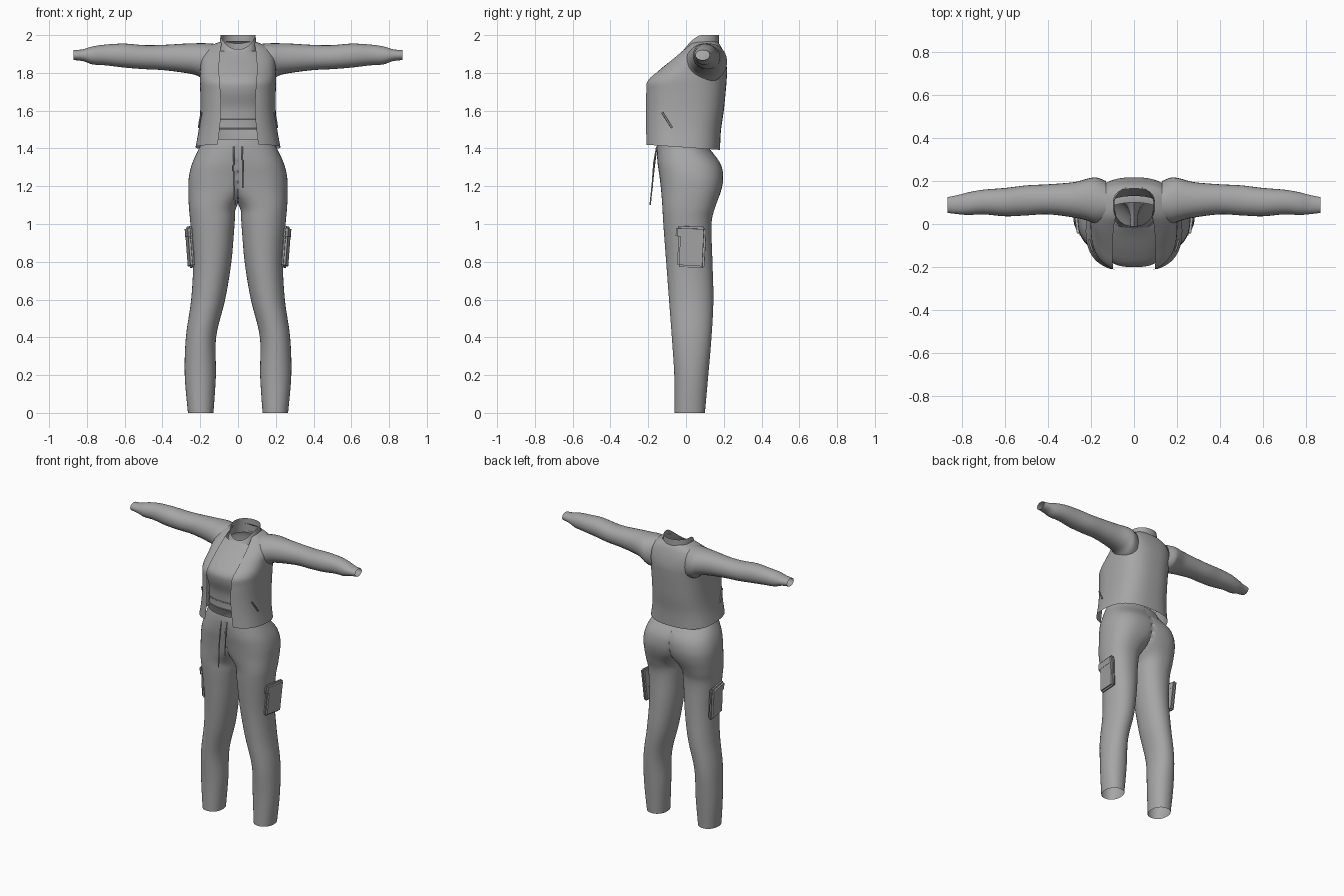
import bpy, bmesh, math
from mathutils import Vector

if "Cube" in bpy.data.objects:
    bpy.data.objects.remove(bpy.data.objects["Cube"])

grey = bpy.data.materials.new("grey_fabric")
grey.diffuse_color = (0.38, 0.38, 0.38, 1)
grey.use_nodes = True
grey.node_tree.nodes["Principled BSDF"].inputs["Base Color"].default_value = grey.diffuse_color


def resample(rows, n):
    """Smooth spline through rows of numbers, n steps per span."""
    out = []
    for i in range(len(rows) - 1):
        p0, p1, p2, p3 = (rows[max(0, min(len(rows) - 1, i + k))] for k in (-1, 0, 1, 2))
        for s in range(n):
            t = s / n
            out.append([0.5 * (2 * b + (c - a) * t + (2 * a - 5 * b + 4 * c - d) * t * t
                               + (3 * b - a - 3 * c + d) * t ** 3)
                        for a, b, c, d in zip(p0, p1, p2, p3)])
    return out + [list(rows[-1])]


def power(v, n):
    return math.copysign(abs(v) ** (2 / n), v)


def oval(lo_u, hi_u, lo_v, hi_v, n, angles):
    """Points of a rounded oval; angle 0 is +u, 90 degrees is +v."""
    cu, cv, ru, rv = (lo_u + hi_u) / 2, (lo_v + hi_v) / 2, (hi_u - lo_u) / 2, (hi_v - lo_v) / 2
    return [(cu + ru * power(math.cos(a), n), cv + rv * power(math.sin(a), n)) for a in angles]


def loft(name, rings, closed=True, mirror=False, angle=50):
    bm = bmesh.new()
    rows = [[bm.verts.new(p) for p in r] for r in rings]
    m = len(rows[0])
    for a, b in zip(rows, rows[1:]):
        for i in range(m if closed else m - 1):
            j = (i + 1) % m
            quad = (a[i], a[j], b[j], b[i])
            if mirror and all(abs(v.co.x) < 1e-6 for v in quad):
                continue  # no inner wall on the centre plane
            bm.faces.new(quad)
    if mirror:
        geom = bm.verts[:] + bm.edges[:] + bm.faces[:]
        bmesh.ops.mirror(bm, geom=geom, axis='X', merge_dist=0)
    bmesh.ops.remove_doubles(bm, verts=bm.verts[:], dist=0.0005)
    bmesh.ops.recalc_face_normals(bm, faces=bm.faces[:])
    return finish(name, bm, angle)


def finish(name, bm, angle=50):
    me = bpy.data.meshes.new(name)
    bm.to_mesh(me)
    bm.free()
    me.materials.append(grey)
    ob = bpy.data.objects.new(name, me)
    bpy.context.collection.objects.link(ob)
    bpy.ops.object.select_all(action='DESELECT')
    ob.select_set(True)
    bpy.context.view_layer.objects.active = ob
    bpy.ops.object.shade_smooth_by_angle(angle=math.radians(angle))
    return ob


def cord(name, pts, r):
    cu = bpy.data.curves.new(name, 'CURVE')
    cu.dimensions = '3D'
    cu.bevel_depth, cu.bevel_resolution, cu.use_fill_caps = r, 1, True
    sp = cu.splines.new('POLY')
    sp.points.add(len(pts) - 1)
    for p, c in zip(sp.points, pts):
        p.co = (*c, 1)
    cu.materials.append(grey)
    bpy.context.collection.objects.link(bpy.data.objects.new(name, cu))


def turn(n, a=0, b=360, ends=False):
    return [math.radians(a + (b - a) * i / (n - 1 if ends else n)) for i in range(n)]


# Trousers: z, inner x, outer x, front y, back y, roundness
legs = [(0, .13, .265, -.06, .10, 2.2), (.2, .117, .282, -.062, .118, 2.1),
        (.4, .116, .276, -.075, .135, 2.1), (.6, .068, .248, -.09, .145, 2.1),
        (.8, .035, .238, -.105, .14, 2.1), (1.0, .018, .252, -.12, .135, 2.2),
        (1.09, .008, .26, -.125, .155, 2.3), (1.18, -.07, .263, -.132, .187, 2.4),
        (1.25, -.11, .26, -.14, .197, 2.4), (1.32, -.15, .243, -.15, .182, 2.4),
        (1.40, -.2, .207, -.155, .125, 2.3), (1.45, -.185, .185, -.15, .10, 2.2)]
rings = [[(max(0, x), y, z) for x, y in oval(xi, xo, yf, yb, n, turn(48))]
         for z, xi, xo, yf, yb, n in resample(legs, 5)]
loft("trousers", rings, mirror=True, angle=80)

# Open jacket body: z, half width, front y, back y, hem tilt, opening half width
coat = [(1.405, .225, -.222, .18, -.07, .108), (1.5, .208, -.222, .185, -.03, .097),
        (1.6, .20, -.222, .20, 0, .09), (1.7, .20, -.222, .21, 0, .093),
        (1.76, .202, -.215, .215, 0, .098), (1.82, .20, -.145, .217, 0, .10),
        (1.88, .195, -.07, .207, 0, .098), (1.93, .165, -.01, .19, 0, .092),
        (1.955, .12, .015, .175, 0, .086), (1.965, .095, .03, .165, 0, .084)]
rings = []
for z, w, yf, yb, tilt, gap in resample(coat, 4):
    n = 2.6
    start = -math.degrees(math.acos(min(1, gap / w) ** (n / 2)))
    pts = oval(-w, w, yf, yb, n, turn(30, start, 90, True))
    rings.append([(max(0, x), y, z + tilt * y) for x, y in pts])
loft("jacket_body", rings, closed=False, mirror=True, angle=60)

# Sleeves: x, bottom z, top z, front y, back y
arm = [(.13, 1.74, 1.955, .0, .20), (.175, 1.755, 1.957, .0, .217), (.215, 1.785, 1.957, .015, .212),
       (.28, 1.80, 1.955, .03, .195), (.4, 1.815, 1.948, .045, .185), (.5, 1.82, 1.947, .04, .18),
       (.6, 1.828, 1.955, .036, .168), (.7, 1.84, 1.95, .045, .16), (.77, 1.845, 1.94, .042, .148),
       (.82, 1.862, 1.925, .046, .135), (.87, 1.868, 1.92, .052, .125)]
for side, s in (("left", 1), ("right", -1)):
    rings = [[(s * x, y, z) for y, z in oval(yf, yb, zb, zt, 2.1, turn(28))]
             for x, zb, zt, yf, yb in resample(arm, 4)]
    loft(side + "_sleeve", rings, angle=80)

# Top worn under the jacket: z, half width, front y, back y
top = [(1.50, .17, -.165, .13), (1.55, .17, -.165, .14), (1.62, .172, -.172, .16), (1.70, .18, -.197, .18),
       (1.76, .182, -.195, .19), (1.82, .18, -.135, .192), (1.88, .165, -.06, .185),
       (1.915, .12, -.02, .17)]
loft("inner_top", [[(x, y, z) for x, y in oval(-w, w, yf, yb, 2.5, turn(56))]
                   for z, w, yf, yb in resample(top, 4)], angle=70)
for i, z in enumerate((1.505, 1.553)):
    cord("top_hem_seam_%d" % i, [(x, y, z) for x, y in oval(-.171, .171, -.167, .136, 2.5, turn(41, 180, 360, True))], .003)

# Collar, lower at the front than at the back
rings = []
for k in range(6):
    t = k / 5
    ring = []
    for a in turn(48):
        dip = max(0, -math.sin(a)) ** 1.5
        x, y = oval(-.105 + .013 * t, .105 - .013 * t, -.03 + .02 * t, .175, 2.2, [a])[0]
        ring.append((x, y, 1.90 + t * (.1 - .075 * dip)))
    rings.append(ring)
loft("collar", rings, angle=70)

# Drawstrings
for side, x, end in (("left", .022, 1.19), ("right", -.022, 1.10)):
    k = (1.41 - end) / .31
    cord(side + "_drawstring", [(x, -.155, 1.41), (x * 1.1, -.17, 1.41 - .12 * k),
                                (x * (1.1 if x > 0 else .8), -.155 - .035 * k, end)], .004)

# Cargo pockets with flaps, and slanted jacket pocket welts
def slab(name, centre, size, tilt_x, tilt_y, s):
    bm = bmesh.new()
    bmesh.ops.create_cube(bm, size=1)
    for v in bm.verts:
        v.co = Vector([c * d for c, d in zip(v.co, size)])
    bmesh.ops.bevel(bm, geom=bm.edges[:], offset=min(size) * .35, segments=2, affect='EDGES')
    ob = finish(name, bm, 40)
    ob.location = (s * centre[0], centre[1], centre[2])
    ob.rotation_euler = (tilt_x, s * tilt_y, s * -.12)


for side, s in (("left", 1), ("right", -1)):
    slab(side + "_cargo_pocket", (.251, .03, .872), (.03, .145, .205), -.06, .07, s)
    slab(side + "_pocket_flap", (.257, .026, .955), (.032, .16, .065), -.03, .07, s)
    cord(side + "_jacket_welt", [(s * .193, -.125, 1.59), (s * .202, -.10, 1.55), (s * .208, -.075, 1.51)], .005)
